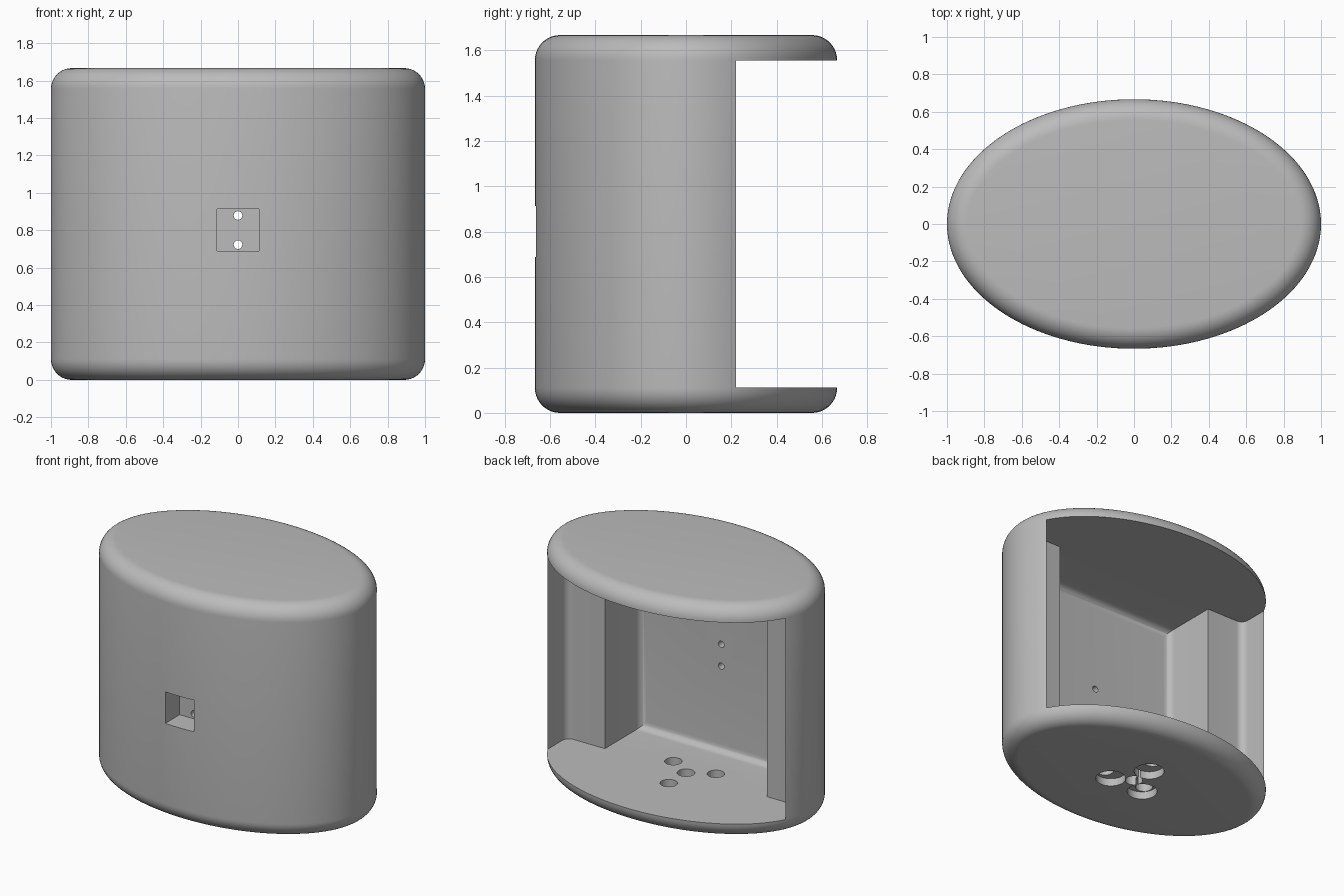
import bpy, bmesh, math
from math import cos, sin, pi

if "Cube" in bpy.data.objects:
    bpy.data.objects.remove(bpy.data.objects["Cube"], do_unlink=True)

HALF_X, HALF_Y, HEIGHT = 1.0, 0.667, 1.667
WALL = 0.111            # floor and roof thickness, also the outer rounding
SEGMENTS = 128

grey = bpy.data.materials.new("plain_grey")
grey.use_nodes = True
colour = (0.5, 0.5, 0.5, 1)
grey.diffuse_color = colour
grey.node_tree.nodes["Principled BSDF"].inputs["Base Color"].default_value = colour


def finish(bm, name):
    bmesh.ops.recalc_face_normals(bm, faces=bm.faces)
    mesh = bpy.data.meshes.new(name)
    bm.to_mesh(mesh)
    bm.free()
    mesh.materials.append(grey)
    obj = bpy.data.objects.new(name, mesh)
    bpy.context.collection.objects.link(obj)
    return obj


def oval_ring(bm, inset, z):
    """Ellipse moved inward along its normals."""
    ring = []
    for i in range(SEGMENTS):
        t = 2 * pi * i / SEGMENTS
        nx, ny = cos(t) / HALF_X, sin(t) / HALF_Y
        length = math.hypot(nx, ny)
        ring.append(bm.verts.new((HALF_X * cos(t) - inset * nx / length,
                                  HALF_Y * sin(t) - inset * ny / length, z)))
    return ring


def prism(name, points, z0, z1):
    bm = bmesh.new()
    base = bm.faces.new([bm.verts.new((x, y, z0)) for x, y in points])
    up = bmesh.ops.extrude_face_region(bm, geom=[base])["geom"]
    bmesh.ops.translate(bm, vec=(0, 0, z1 - z0),
                        verts=[v for v in up if isinstance(v, bmesh.types.BMVert)])
    return bm


def circle(cx, cy, r, n=32):
    return [(cx + r * cos(2 * pi * i / n), cy + r * sin(2 * pi * i / n)) for i in range(n)]


def cut(target, cutter):
    cutter.hide_render = True
    mod = target.modifiers.new("cut", 'BOOLEAN')
    mod.operation, mod.solver, mod.object = 'DIFFERENCE', 'EXACT', cutter
    bpy.context.view_layer.objects.active = target
    bpy.ops.object.modifier_apply(modifier=mod.name)
    bpy.data.objects.remove(cutter, do_unlink=True)


# Rounded oval body
bm = bmesh.new()
STEPS = 10
arc = [i * pi / 2 / STEPS for i in range(STEPS + 1)]
levels = [(WALL * (1 - sin(a)), WALL * (1 - cos(a))) for a in arc]
levels += [(inset, HEIGHT - z) for inset, z in reversed(levels)]
rings = [oval_ring(bm, inset, z) for inset, z in levels]
for low, high in zip(rings, rings[1:]):
    for i in range(SEGMENTS):
        j = (i + 1) % SEGMENTS
        bm.faces.new((low[i], low[j], high[j], high[i]))
bm.faces.new(rings[0])
bm.faces.new(rings[-1])
body = finish(bm, "oval_housing")

# Open back: wide lid recess stepping into a deeper cavity
RECESS_X, CAVITY_X, CAVITY_Y = 0.944, 0.644, -0.4
half = [(RECESS_X, 1), (RECESS_X, 0), (CAVITY_X, 0), (CAVITY_X, CAVITY_Y)]
outline = half + [(-x, y) for x, y in reversed(half)]
bm = prism("cavity", outline, WALL, HEIGHT - WALL)


def rounded(edge):
    a, b = (v.co for v in edge.verts)
    deep = abs(a.y - CAVITY_Y) < 0.001 and abs(b.y - CAVITY_Y) < 0.001
    recess_corner = (abs(a.x - b.x) < 0.001 and abs(abs(a.x) - RECESS_X) < 0.001
                     and abs(a.y) < 0.001 and abs(b.y) < 0.001)
    return deep or recess_corner


bmesh.ops.bevel(bm, geom=[e for e in bm.edges if rounded(e)], offset=0.053,
                offset_type='OFFSET', segments=8, profile=0.5, affect='EDGES')
cut(body, finish(bm, "cavity_cutter"))

# Square pocket in the front with two through holes
POCKET, POCKET_Z = 0.113, 0.801
square = [(-POCKET, -1), (POCKET, -1), (POCKET, -0.5), (-POCKET, -0.5)]
cut(body, finish(prism("pocket", square, POCKET_Z - POCKET, POCKET_Z + POCKET), "pocket_cutter"))
for side in (-1, 1):
    bm = prism("pin", circle(0, 0, 0.023), 0.3, 0.6)
    for v in bm.verts:
        v.co = (v.co.x, -v.co.z, v.co.y + POCKET_Z + side * 0.078)
    cut(body, finish(bm, "pin_hole_cutter"))

# Floor holes: one central, three around it with wide shallow mouths below
cut(body, finish(prism("centre", circle(0, 0, 0.058), -0.1, 0.2), "centre_hole_cutter"))
for k in range(3):
    a = pi / 2 + k * 2 * pi / 3
    for name, reach, r, top in (("mouth", 0.157, 0.1, 0.055), ("bore", 0.195, 0.057, 0.2)):
        bm = prism(name, circle(reach * cos(a), reach * sin(a), r), -0.1, top)
        cut(body, finish(bm, name + "_cutter"))

# Smooth curves with sharp edges kept
bpy.ops.object.select_all(action='DESELECT')
body.select_set(True)
bpy.context.view_layer.objects.active = body
bpy.ops.object.shade_smooth_by_angle(angle=math.radians(30))
